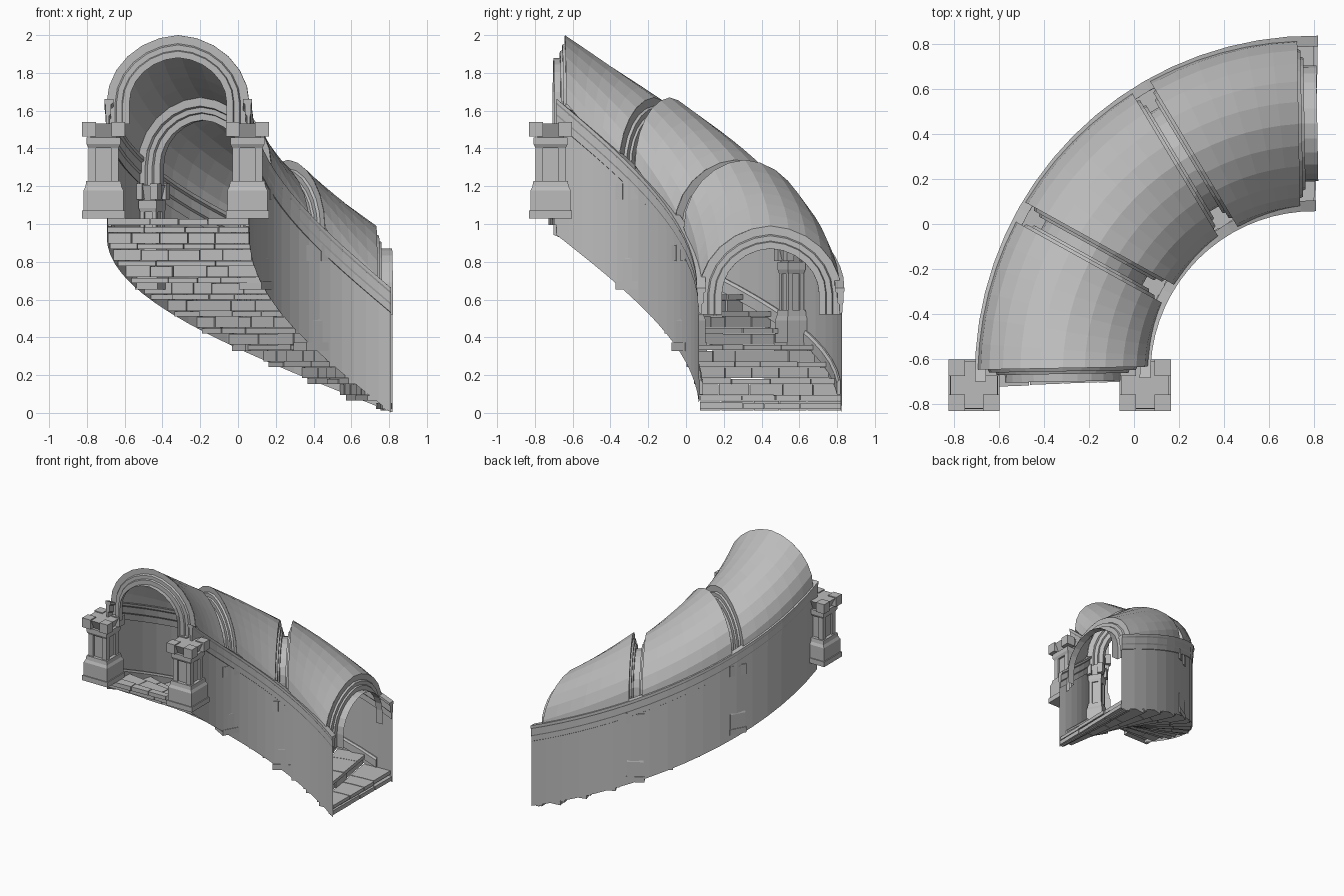
import bpy, bmesh, random
from math import radians, degrees, sin, cos, pi, atan2
from mathutils import Vector, Matrix

random.seed(4)
if "Cube" in bpy.data.objects:
    bpy.data.objects.remove(bpy.data.objects["Cube"], do_unlink=True)

# One stone colour
stone = bpy.data.materials.new("grey_stone")
stone.use_nodes = True
GREY = (0.5, 0.5, 0.5, 1)
stone.diffuse_color = GREY
stone.node_tree.nodes["Principled BSDF"].inputs["Base Color"].default_value = GREY

CENTRE = Vector((0.8, -0.67, 0))
R_IN, R_OUT = 0.74, 1.495
R_MID, HALF = (R_IN + R_OUT) / 2, (R_OUT - R_IN) / 2
GAP = 0.048                      # half width of the channel at each rib
RIB_ANGLES = [-1, 29, 59, 89]
RIB_PEAKS = [2.0, 1.67, 1.34, 0.99]


def polar(r, deg, z):
    a = radians(deg)
    return CENTRE + Vector((-r * cos(a), r * sin(a), z))


def framed(deg, r, w, z):
    """Point in the upright plane at an angle, moved w along the passage."""
    a = radians(deg)
    return polar(r, deg, z) + Vector((sin(a), cos(a), 0)) * w


def floor_z(deg):
    return 1.03 - 0.98 * deg / 90


def wall_foot(deg):
    return 0.93 - 0.92 * deg / 90


def finish(name, bm):
    bmesh.ops.recalc_face_normals(bm, faces=bm.faces)
    mesh = bpy.data.meshes.new(name)
    bm.to_mesh(mesh)
    bm.free()
    mesh.materials.append(stone)
    bpy.context.collection.objects.link(bpy.data.objects.new(name, mesh))


def loft(bm, rows, closed=False):
    """Skin rows of points; closed rows become capped solids."""
    vs = [[bm.verts.new(p) for p in row] for row in rows]
    n = len(vs[0])
    for a, b in zip(vs, vs[1:]):
        for j in range(n if closed else n - 1):
            k = (j + 1) % n
            bm.faces.new((a[j], a[k], b[k], b[j]))
    if closed:
        bm.faces.new(vs[0])
        bm.faces.new(vs[-1])


def sector(bm, r0, r1, d0, d1, z0, z1):
    rows = []
    for d in (d0, (d0 + d1) / 2, d1):
        rows.append([polar(r0, d, z0), polar(r1, d, z0),
                     polar(r1, d, z1), polar(r0, d, z1)])
    loft(bm, rows, closed=True)


def arch(depth, steps=12):
    """Slightly pointed arch as (radius offset, height below the peak)."""
    pts = []
    for i in range(steps + 1):
        a = pi * i / steps
        u = -cos(a) * (HALF - depth)
        rise = (0.36 - depth) * (0.95 * sin(a) + 0.05 * (1 - abs(cos(a))))
        pts.append((u, rise - 0.36))
    return pts


# Vault: three curved shells between the ribs
for k in range(3):
    bm = bmesh.new()
    rows = []
    for i in range(7):
        t = i / 6
        peak = RIB_PEAKS[k] * (1 - t) + RIB_PEAKS[k + 1] * t
        row = []
        for u, dz in arch(0):
            r = R_MID + u
            off = degrees(atan2(GAP, r))
            deg = (RIB_ANGLES[k] + off) * (1 - t) + (RIB_ANGLES[k + 1] - off) * t
            row.append(polar(r, deg, peak + dz))
        rows.append(row)
    loft(bm, rows)
    finish(f"vault_shell_{k + 1}", bm)

# Ribs: stepped channels, with half a channel at either end
HALF_STEP = [(GAP, 0), (GAP, 0.045), (0.034, 0.052), (0.034, 0.08),
             (0.022, 0.085), (0.022, 0.12)]
MIRRORED = [(-w, d) for w, d in HALF_STEP]
sections = [HALF_STEP + [(-0.012, 0.12)],
            MIRRORED + HALF_STEP[::-1],
            MIRRORED + HALF_STEP[::-1],
            MIRRORED + [(0.035, 0.12)]]
for k, section in enumerate(sections):
    bm = bmesh.new()
    rows = []
    for w, depth in section:
        pts = arch(depth)
        foot = -0.47
        pts = [(pts[0][0], foot)] + pts + [(pts[-1][0], foot)]
        rows.append([framed(RIB_ANGLES[k], R_MID + u, w, RIB_PEAKS[k] + dz)
                     for u, dz in pts])
    loft(bm, rows)
    finish(f"arch_rib_{k + 1}", bm)

# Walls, cornices and skirtings follow the slope on both sides
ANGLES = [-1.2 + 91.9 * i / 18 for i in range(19)]
CORNICE = [(-0.012, 0.48), (0.004, 0.49), (0.004, 0.53), (0.008, 0.54),
           (0.008, 0.59), (0.013, 0.6), (0.013, 0.62), (-0.035, 0.62),
           (-0.035, 0.6), (-0.022, 0.59), (-0.022, 0.54), (-0.012, 0.53)]
SKIRTING = [(-0.003, 0), (-0.022, 0), (-0.022, 0.06), (-0.012, 0.075),
            (-0.003, 0.075)]
for side, radius, out in (("inner", R_IN, -1), ("outer", R_OUT, 1)):
    bm = bmesh.new()
    loft(bm, [[polar(radius, d, wall_foot(d)),
               polar(radius, d, floor_z(d) + 0.6)] for d in ANGLES])
    finish(f"{side}_wall", bm)
    for label, shape, span in (("cornice", CORNICE, ANGLES),
                               ("skirting", SKIRTING, ANGLES[1:-1])):
        bm = bmesh.new()
        loft(bm, [[polar(radius + out * x, d, floor_z(d) + z) for x, z in shape]
                  for d in span], closed=True)
        finish(f"{side}_{label}", bm)

# Stairs: a jointed tread course over a set-back riser course
STEPS = 11
SWEEP = 90 / STEPS
RISE = 0.98 / STEPS


def course(bm, d0, d1, z0, z1, count):
    cuts = [R_IN + (R_OUT - R_IN) * (i + random.uniform(-0.25, 0.25)) / count
            for i in range(1, count)]
    edges = [R_IN + 0.002] + cuts + [R_OUT - 0.002]
    for a, b in zip(edges, edges[1:]):
        sector(bm, a + 0.002, b - 0.002, d0 + random.uniform(0, 0.4),
               d1 + random.uniform(-0.3, 0.2), z0, z1 - random.uniform(0, 0.004))


for i in range(STEPS):
    bm = bmesh.new()
    d0, d1, top = i * SWEEP, (i + 1) * SWEEP, 1.03 - (i + 0.5) * RISE
    course(bm, d0 - 0.8, d1 + 0.3, top - 0.03, top, 4)
    # the riser stays above the sloping foot of the walls
    low = max(top - RISE, 0.012)
    back = max(d0 + 0.4, (0.93 - low) / 0.92 * 90)
    course(bm, min(back, d1 - 2), d1 - 0.6, low, top - 0.03, 5)
    finish(f"stair_step_{i + 1}", bm)
for name, d0, d1, top in (("upper_landing", -2.2, 0.8, 1.03),
                          ("lower_threshold", 87, 90.5, 0.055)):
    bm = bmesh.new()
    course(bm, d0, d1, top - 0.035, top, 4)
    finish(name, bm)


# Columns: square plinth, clustered shaft and notched capital
def block(bm, half, z0, z1, top_half=None, x=0, y=0):
    rows = []
    for h, z in ((half, z0), (top_half or half, z1)):
        rows.append([Vector((x + sx * h, y + sy * h, z))
                     for sx, sy in ((-1, -1), (1, -1), (1, 1), (-1, 1))])
    loft(bm, rows, closed=True)


def column(name, place, deg, width, height):
    bm = bmesh.new()
    for half, z0, z1, top in (
            (1, 0, 0.08, 1), (0.93, 0.08, 0.29, 0.93), (0.93, 0.29, 0.33, 0.84),
            (0.84, 0.33, 0.39, 0.8), (0.57, 0.39, 0.76, 0.57),
            (0.7, 0.73, 0.77, 0.79), (0.79, 0.77, 0.84, 0.79),
            (0.6, 0.84, 0.985, 0.92)):
        block(bm, half, z0, z1, top)
    for sx in (-1, 1):
        for sy in (-1, 1):
            block(bm, 0.18, 0.39, 0.76, x=sx * 0.52, y=sy * 0.52)
            block(bm, 0.32, 0.85, 1, x=sx * 0.68, y=sy * 0.68)
    turn = Matrix.Rotation(radians(-deg), 4, "Z")
    size = Matrix.Diagonal((width, width, height, 1))
    bm.transform(Matrix.Translation(place) @ turn @ size)
    finish(name, bm)


for side, x in (("right", -0.712), ("left", 0.05)):
    column(f"{side}_entrance_column", Vector((x, -0.717, 1.03)), 0, 0.114, 0.51)
for k in (1, 2):
    for side, r in (("inner", R_IN + 0.062), ("outer", R_OUT - 0.062)):
        base = floor_z(RIB_ANGLES[k]) - 0.06
        column(f"{side}_rib_column_{k}", polar(r, RIB_ANGLES[k], base),
               RIB_ANGLES[k], 0.068, 0.56)
